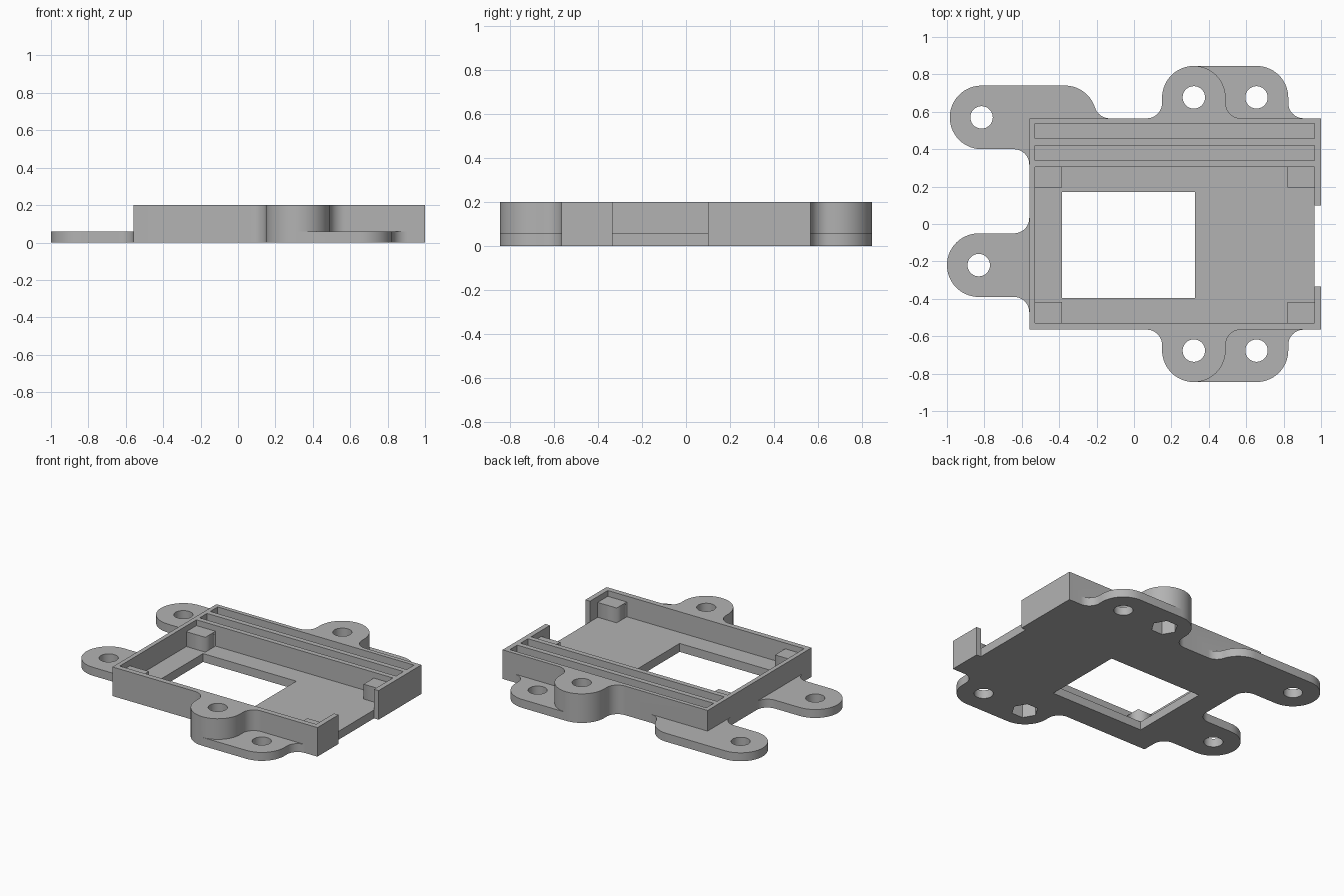
import bpy, bmesh, math
from mathutils import Vector

cube = bpy.data.objects.get("Cube")
if cube:
    bpy.data.objects.remove(cube)

FLOOR, TOP = 0.058, 0.2
END, FILLET, HOLE = 0.17, 0.082, 0.06   # tab end, tab root and screw hole radii

grey = bpy.data.materials.new("matte grey")
grey.use_nodes = True
grey.diffuse_color = (0.45, 0.45, 0.45, 1)
grey.node_tree.nodes["Principled BSDF"].inputs["Base Color"].default_value = grey.diffuse_color


def rounded(points, steps=14):
    """Outline through (x, y[, radius]) corners, each rounded by its radius."""
    out = []
    for i, p in enumerate(points):
        c = Vector(p[:2])
        r = p[2] if len(p) > 2 else 0
        if not r:
            out.append(c)
            continue
        a = (Vector(points[i - 1][:2]) - c).normalized()
        b = (Vector(points[(i + 1) % len(points)][:2]) - c).normalized()
        half = a.angle(b) / 2
        centre = c + (a + b).normalized() * (r / math.sin(half))
        start = c + a * (r / math.tan(half)) - centre
        end = c + b * (r / math.tan(half)) - centre
        sweep = math.pi - 2 * half
        for k in range(steps + 1):
            t = k / steps
            v = (start * math.sin((1 - t) * sweep) + end * math.sin(t * sweep)) / math.sin(sweep)
            out.append(centre + v)
    return [p for i, p in enumerate(out) if (p - out[i - 1]).length > 1e-4]


def ring(x, y, r, n=36):
    return [Vector((x + r * math.cos(math.tau * k / n), y + r * math.sin(math.tau * k / n)))
            for k in range(n)]


def rect(x0, x1, y0, y1):
    return [Vector(p) for p in ((x0, y0), (x1, y0), (x1, y1), (x0, y1))]


def prism(name, loops, z0, z1):
    """Solid from an outline with holes, extruded between two heights."""
    curve = bpy.data.curves.new(name, 'CURVE')
    curve.dimensions, curve.fill_mode = '2D', 'BOTH'
    curve.extrude = (z1 - z0) / 2
    for loop in loops:
        s = curve.splines.new('POLY')
        s.points.add(len(loop) - 1)
        for q, p in zip(s.points, loop):
            q.co = (p.x, p.y, 0, 1)
        s.use_cyclic_u = True
    temp = bpy.data.objects.new(name + " curve", curve)
    bpy.context.collection.objects.link(temp)
    mesh = bpy.data.meshes.new_from_object(temp.evaluated_get(bpy.context.evaluated_depsgraph_get()))
    bpy.data.objects.remove(temp)
    bm = bmesh.new()
    bm.from_mesh(mesh)
    bmesh.ops.remove_doubles(bm, verts=bm.verts, dist=1e-5)
    bmesh.ops.translate(bm, verts=bm.verts, vec=(0, 0, (z0 + z1) / 2))
    bmesh.ops.recalc_face_normals(bm, faces=bm.faces)
    bm.to_mesh(mesh)
    bm.free()
    mesh.materials.clear()
    mesh.materials.append(grey)
    obj = bpy.data.objects.new(name, mesh)
    bpy.context.collection.objects.link(obj)
    return obj


def combine(obj, other, operation):
    """Apply a boolean and discard the other solid."""
    mod = obj.modifiers.new("join", 'BOOLEAN')
    mod.operation, mod.solver, mod.object = operation, 'EXACT', other
    dg = bpy.context.evaluated_depsgraph_get()
    mesh = bpy.data.meshes.new_from_object(obj.evaluated_get(dg))
    obj.modifiers.clear()
    obj.data = mesh
    bpy.data.objects.remove(other)


# Floor plate with screw tabs, window and the notch on the open side
plate_outline = rounded([
    (-0.56, -0.565), (0.15, -0.565, FILLET), (0.15, -0.845, END), (0.825, -0.845, END),
    (0.825, -0.565, FILLET), (1, -0.565), (1, -0.335), (0.965, -0.335), (0.965, 0.1), (1, 0.1),
    (1, 0.565), (0.825, 0.565, FILLET), (0.825, 0.845, END), (0.15, 0.845, END),
    (0.15, 0.565, FILLET), (-0.19, 0.565, FILLET), (-0.246, 0.74, END), (-0.985, 0.74, END),
    (-0.985, 0.4, END), (-0.56, 0.4, FILLET), (-0.56, -0.05, FILLET), (-1, -0.05, END),
    (-1, -0.39, END), (-0.56, -0.39, FILLET)])
boss_holes = [ring(0.32, s * 0.677, HOLE) for s in (-1, 1)]
low_holes = [ring(0.655, s * 0.677, HOLE) for s in (-1, 1)]
side_holes = [ring(-0.815, 0.57, HOLE), ring(-0.83, -0.22, HOLE)]
window = rect(-0.385, 0.325, -0.395, 0.17)
body = prism("tray_body", [plate_outline, window] + boss_holes + low_holes + side_holes, 0, FLOOR)

# Walls and tall bosses, open on one side, with two long slots
wall_outline = rounded([
    (0.965, -0.335), (0.965, -0.528), (-0.53, -0.528), (-0.53, 0.305), (0.965, 0.305),
    (0.965, 0.1), (1, 0.1), (1, 0.565), (0.49, 0.565, FILLET), (0.49, 0.845, END),
    (0.15, 0.845, END), (0.15, 0.565, FILLET), (-0.56, 0.565), (-0.56, -0.565),
    (0.15, -0.565, FILLET), (0.15, -0.845, END), (0.49, -0.845, END),
    (0.49, -0.565, FILLET), (1, -0.565), (1, -0.335)])
slots = [rect(-0.53, 0.965, y, y + 0.08) for y in (0.34, 0.456)]
walls = prism("walls", [wall_outline] + slots + boss_holes, FLOOR, TOP)
combine(body, walls, 'UNION')

# Hexagonal nut pockets under the tall bosses
for s in (-1, 1):
    combine(body, prism("nut_cutter", [ring(0.32, s * 0.677, 0.085, 6)], -0.05, 0.1), 'DIFFERENCE')

# Merge flat areas, then shade the round parts smooth
bm = bmesh.new()
bm.from_mesh(body.data)
bmesh.ops.remove_doubles(bm, verts=bm.verts, dist=1e-5)
bmesh.ops.dissolve_limit(bm, angle_limit=0.005, verts=bm.verts, edges=bm.edges)
bm.to_mesh(body.data)
bm.free()
bpy.ops.object.select_all(action='DESELECT')
body.select_set(True)
bpy.context.view_layer.objects.active = body
bpy.ops.object.shade_smooth_by_angle(angle=math.radians(30))

# Four support posts in the corners of the tray
for side, x in (("right", -0.53), ("left", 0.82)):
    for end, y in (("front", -0.528), ("back", 0.195)):
        prism(f"{end}_{side}_post", [rect(x, x + 0.145, y, y + 0.11)], FLOOR, 0.16)
